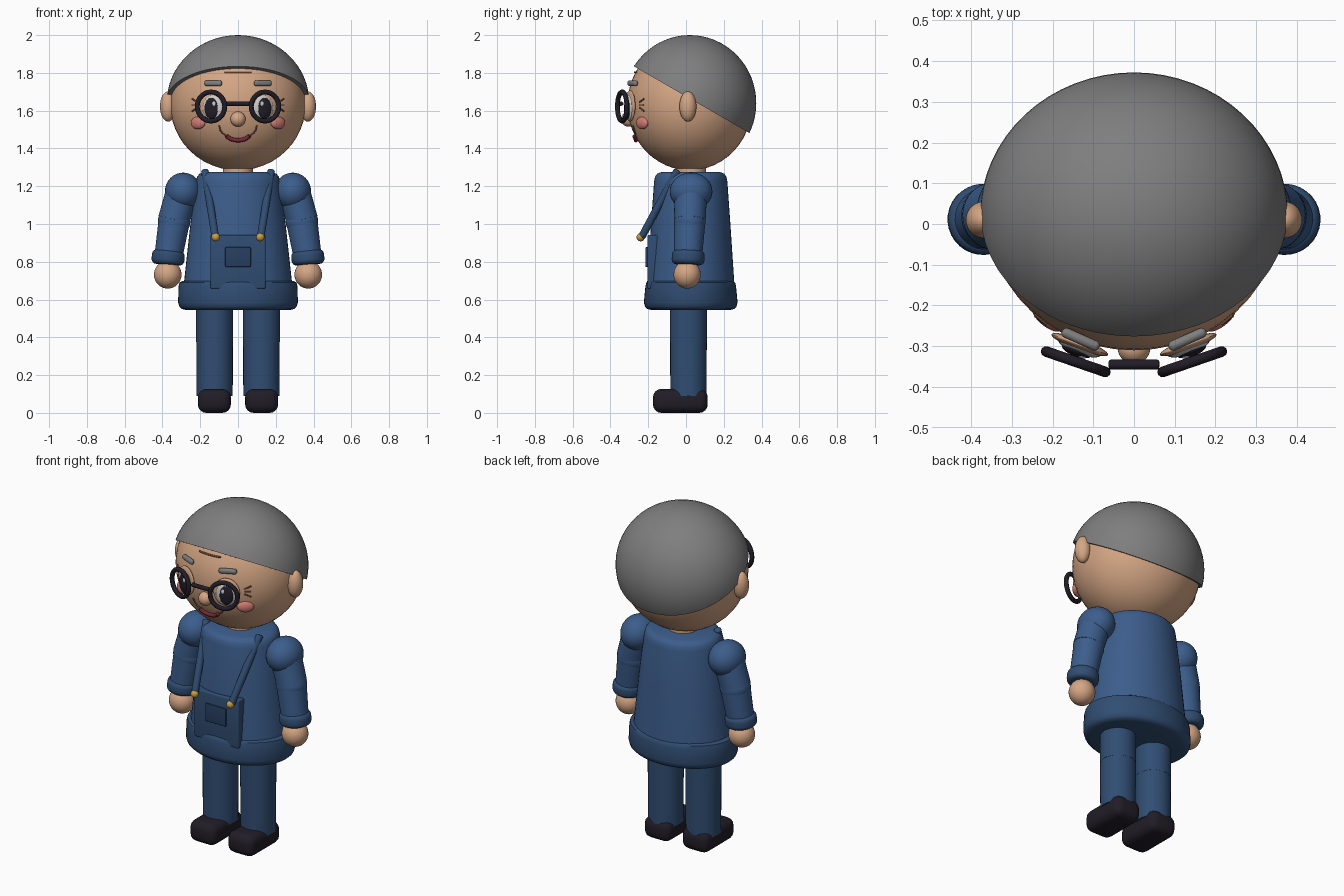
import bpy, bmesh, math
from mathutils import Vector, Matrix

if "Cube" in bpy.data.objects:
    bpy.data.objects.remove(bpy.data.objects["Cube"])


def material(name, rgb):
    m = bpy.data.materials.new(name)
    m.diffuse_color = (*rgb, 1)
    m.use_nodes = True
    m.node_tree.nodes["Principled BSDF"].inputs["Base Color"].default_value = m.diffuse_color
    return m


SKIN = material("skin", (0.66, 0.38, 0.23))
BLUE = material("blue_cloth", (0.045, 0.11, 0.26))
DENIM = material("denim", (0.03, 0.075, 0.17))
NAVY = material("navy", (0.02, 0.05, 0.12))
BLACK = material("black", (0.015, 0.012, 0.02))
HAIR = material("grey_hair", (0.21, 0.21, 0.21))
WHITE = material("white", (0.85, 0.85, 0.85))
PINK = material("pink", (0.65, 0.2, 0.17))
RED = material("red", (0.2, 0.02, 0.04))
GOLD = material("gold", (0.6, 0.34, 0.05))
BROWN = material("brown", (0.2, 0.09, 0.05))


def add(name, bm, mat, angle=40):
    bmesh.ops.recalc_face_normals(bm, faces=bm.faces)
    mesh = bpy.data.meshes.new(name)
    bm.to_mesh(mesh)
    bm.free()
    ob = bpy.data.objects.new(name, mesh)
    mesh.materials.append(mat)
    bpy.context.collection.objects.link(ob)
    bpy.ops.object.select_all(action='DESELECT')
    ob.select_set(True)
    bpy.context.view_layer.objects.active = ob
    bpy.ops.object.shade_smooth_by_angle(angle=math.radians(angle))
    return ob


def placed(loc, size, turn=0):
    return (Matrix.Translation(loc) @ Matrix.Rotation(math.radians(turn), 4, 'Z')
            @ Matrix.Diagonal((*size, 1)))


def ball(name, loc, radii, mat, turn=0, seg=32, cut=None):
    bm = bmesh.new()
    bmesh.ops.create_uvsphere(bm, u_segments=seg, v_segments=seg // 2, radius=1,
                              matrix=placed(loc, radii, turn))
    if cut:
        bmesh.ops.bisect_plane(bm, geom=bm.verts[:] + bm.edges[:] + bm.faces[:],
                               plane_co=cut[0], plane_no=cut[1], clear_outer=True)
        bmesh.ops.holes_fill(bm, edges=[e for e in bm.edges if e.is_boundary])
    return add(name, bm, mat)


def box(name, loc, size, mat, bevel, turn=0):
    bm = bmesh.new()
    bmesh.ops.create_cube(bm, size=1, matrix=placed(loc, size, turn))
    bmesh.ops.bevel(bm, geom=bm.edges[:], offset=bevel, segments=4, profile=0.5,
                    affect='EDGES')
    return add(name, bm, mat)


def tube(name, a, b, r1, r2, mat, bevel=0):
    a, b = Vector(a), Vector(b)
    bm = bmesh.new()
    rot = (b - a).to_track_quat('Z', 'Y').to_matrix().to_4x4()
    bmesh.ops.create_cone(bm, cap_ends=True, segments=32, radius1=r1, radius2=r2,
                          depth=(b - a).length,
                          matrix=Matrix.Translation((a + b) / 2) @ rot)
    if bevel:
        rims = [e for e in bm.edges if any(len(f.verts) > 4 for f in e.link_faces)]
        bmesh.ops.bevel(bm, geom=rims, offset=bevel, segments=4, profile=0.5,
                        affect='EDGES')
    return add(name, bm, mat)


def loft(name, rings, mat, cy=0.025, n=48):
    """Stack of ellipses given as (z, x radius, y radius)."""
    bm = bmesh.new()
    loops = [[bm.verts.new((rx * math.cos(t), cy + ry * math.sin(t), z))
              for t in (math.tau * i / n for i in range(n))] for z, rx, ry in rings]
    for lo, hi in zip(loops, loops[1:]):
        for i in range(n):
            j = (i + 1) % n
            bm.faces.new((lo[i], lo[j], hi[j], hi[i]))
    bm.faces.new(loops[0])
    bm.faces.new(loops[-1])
    return add(name, bm, mat)


def wire(name, pts, r, mat, closed=False):
    cu = bpy.data.curves.new(name, 'CURVE')
    cu.dimensions = '3D'
    cu.bevel_depth, cu.bevel_resolution, cu.use_fill_caps = r, 3, True
    sp = cu.splines.new('POLY')
    sp.points.add(len(pts) - 1)
    for p, co in zip(sp.points, pts):
        p.co = (*co, 1)
    sp.use_cyclic_u = closed
    cu.materials.append(mat)
    ob = bpy.data.objects.new(name, cu)
    bpy.context.collection.objects.link(ob)
    return ob


# head and hair cap
HC, HR = (0, 0.02, 1.632), (0.358, 0.33, 0.348)


def on_face(x, z, out=0.0):
    """Point on the front of the head."""
    k = 1 - (x / HR[0]) ** 2 - ((z - HC[2]) / HR[2]) ** 2
    return (x, HC[1] - HR[1] * math.sqrt(max(k, 0)) - out, z)


ball("head", HC, HR, SKIN, seg=48)
ball("hair", (0, 0.02, 1.64), (0.378, 0.352, 0.36), HAIR, seg=64,
     cut=((0, 0.02, 1.664), (0, -0.5, -0.866)))
tube("neck", (0, 0.025, 1.22), (0, 0.025, 1.34), 0.08, 0.08, SKIN)

# middle of the face
ball("nose", (0, -0.305, 1.555), (0.04, 0.038, 0.04), SKIN)
arc = [math.radians(a) for a in range(200, 341, 10)]
wire("mouth", [on_face(0.064 * math.cos(t), 1.481 + 0.038 * math.sin(t), 0.008)
               for t in arc], 0.011, RED)
wire("forehead_crease", [on_face(x / 100, 1.803, 0.003) for x in range(-7, 8, 2)],
     0.005, BROWN)
tube("glasses_bridge", (-0.062, -0.345, 1.637), (0.062, -0.345, 1.637), 0.012, 0.012,
     BLACK, 0.005)

# torso, tunic hem, bib and pocket
loft("torso", [(0.60, 0.29, 0.235), (0.70, 0.285, 0.23), (1.0, 0.252, 0.21),
               (1.225, 0.222, 0.194), (1.25, 0.216, 0.189), (1.266, 0.204, 0.178),
               (1.275, 0.18, 0.155)], BLUE)
loft("hem", [(0.545, 0.275, 0.21), (0.55, 0.297, 0.23), (0.562, 0.31, 0.242),
             (0.585, 0.317, 0.248), (0.67, 0.315, 0.24), (0.69, 0.31, 0.235),
             (0.698, 0.295, 0.225)], DENIM)
box("bib", (0, -0.175, 0.8), (0.292, 0.06, 0.285), DENIM, 0.008)
box("pocket", (0, -0.206, 0.825), (0.135, 0.018, 0.105), NAVY, 0.004)

for s, side in ((-1, "left"), (1, "right")):
    # ears, cheeks and brows
    ball(f"{side}_ear", (s * 0.37, 0.01, 1.622), (0.043, 0.045, 0.08), SKIN)
    ball(f"{side}_cheek", (s * 0.212, -0.232, 1.535), (0.046, 0.02, 0.033), PINK, s * 38)
    box(f"{side}_brow", (s * 0.131, -0.283, 1.745), (0.1, 0.025, 0.03), HAIR, 0.012, s * 24)
    # eyes
    ball(f"{side}_eyelid", (s * 0.133, -0.296, 1.625), (0.074, 0.014, 0.083), SKIN, s * 20)
    ball(f"{side}_eye_white", (s * 0.133, -0.302, 1.615), (0.056, 0.018, 0.068), WHITE, s * 20)
    ball(f"{side}_pupil", (s * 0.141, -0.311, 1.612), (0.038, 0.014, 0.056), BLACK, s * 20)
    ball(f"{side}_eye_glint", (s * 0.128, -0.324, 1.636), (0.011, 0.006, 0.014), WHITE,
         s * 20, 16)
    # glasses ring, turned to follow the face
    c, sn = math.cos(math.radians(19)), math.sin(math.radians(19))
    ring = []
    for i in range(40):
        u, v = (0.077 * f(math.tau * i / 40) for f in (math.cos, math.sin))
        ring.append((s * (0.143 + u * c), -0.338 + u * sn, 1.622 + v))
    wire(f"{side}_glasses_ring", ring, 0.013, BLACK, True)
    # smile line and creases beside the eye
    wire(f"{side}_smile_line", [on_face(s * x, z, 0.002) for x, z in
                                ((0.1, 1.52), (0.093, 1.495), (0.08, 1.478), (0.063, 1.468))],
         0.004, BROWN)
    for k, dz in enumerate((-0.025, 0, 0.025)):
        wire(f"{side}_eye_crease_{k}", [on_face(s * 0.215, 1.63 + dz * 0.6, 0.002),
                                        on_face(s * 0.243, 1.63 + dz * 1.3, 0.002)],
             0.004, BROWN)
    # straps and buttons
    tube(f"{side}_strap", (s * 0.12, -0.235, 0.93), (s * 0.176, -0.045, 1.285),
         0.02, 0.02, DENIM, 0.008)
    ball(f"{side}_button", (s * 0.118, -0.24, 0.93), (0.022, 0.022, 0.022), GOLD, 0, 20)
    # arm
    ball(f"{side}_shoulder", (s * 0.29, 0.027, 1.172), (0.097, 0.113, 0.1), BLUE)
    tube(f"{side}_upper_arm", (s * 0.295, 0.026, 1.175), (s * 0.34, 0.02, 1.02),
         0.086, 0.084, BLUE)
    ball(f"{side}_elbow", (s * 0.338, 0.02, 1.015), (0.086, 0.084, 0.085), BLUE)
    tube(f"{side}_forearm", (s * 0.338, 0.02, 1.015), (s * 0.373, 0.01, 0.8),
         0.083, 0.073, BLUE)
    tube(f"{side}_cuff", (s * 0.367, 0.013, 0.86), (s * 0.373, 0.01, 0.785),
         0.087, 0.087, DENIM, 0.025)
    ball(f"{side}_hand", (s * 0.372, 0.006, 0.732), (0.073, 0.072, 0.074), SKIN)
    # leg and shoe
    tube(f"{side}_thigh", (s * 0.124, 0.013, 0.375), (s * 0.124, 0.013, 0.62),
         0.098, 0.098, DENIM)
    tube(f"{side}_shin", (s * 0.124, 0.013, 0.09), (s * 0.124, 0.013, 0.375),
         0.096, 0.097, DENIM)
    box(f"{side}_shoe", (s * 0.125, -0.03, 0.0635), (0.175, 0.29, 0.127), BLACK, 0.045)
